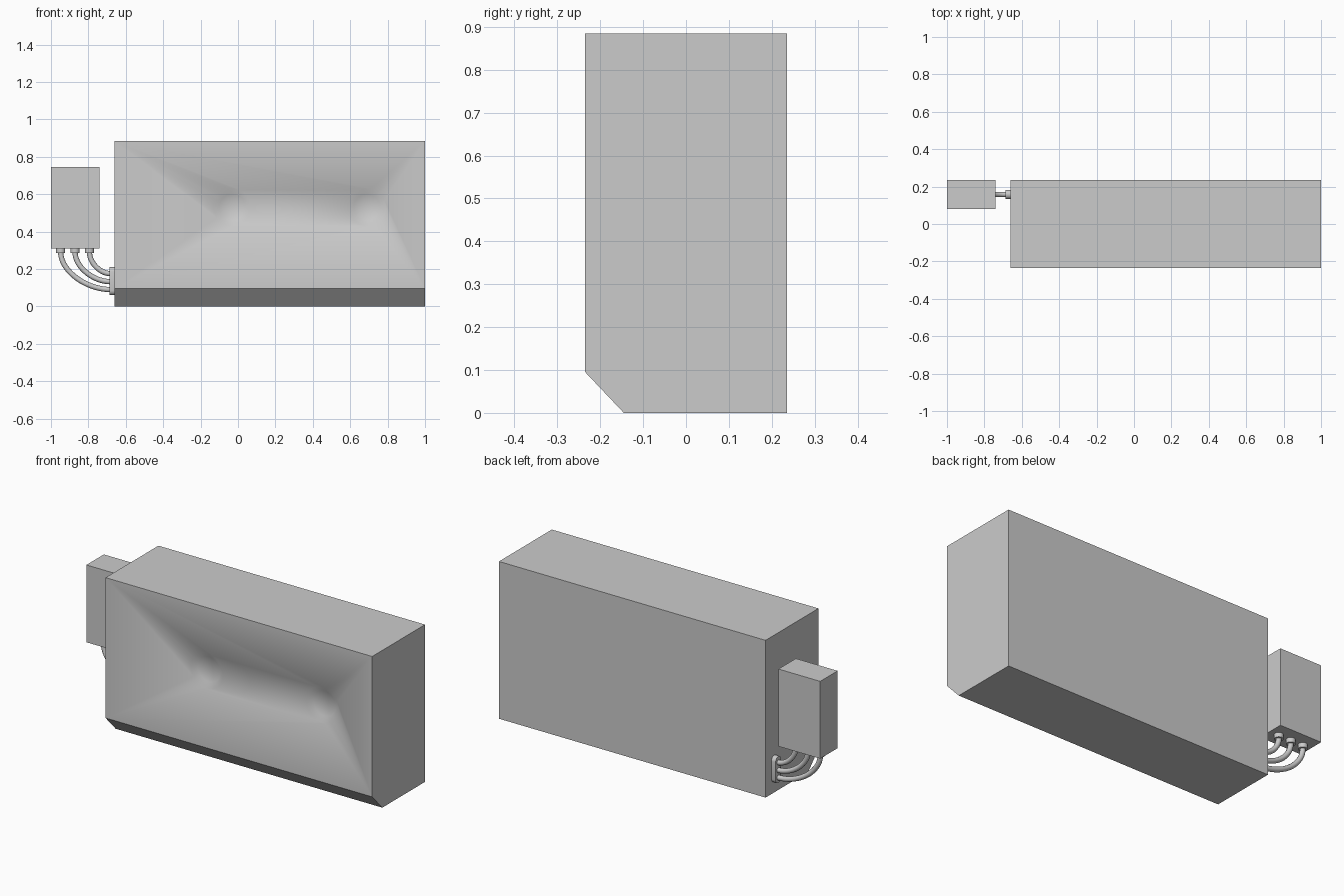
import bpy, bmesh, math

if "Cube" in bpy.data.objects:
    bpy.data.objects.remove(bpy.data.objects["Cube"])

Y_CABLE = 0.158


def prism(name, profile, x0, x1):
    """Extrude a closed (y, z) profile along x."""
    bm = bmesh.new()
    face = bm.faces.new([bm.verts.new((x0, y, z)) for y, z in profile])
    new = bmesh.ops.extrude_face_region(bm, geom=[face])["geom"]
    bmesh.ops.translate(bm, vec=(x1 - x0, 0, 0),
                        verts=[v for v in new if isinstance(v, bmesh.types.BMVert)])
    bmesh.ops.recalc_face_normals(bm, faces=bm.faces)
    mesh = bpy.data.meshes.new(name)
    bm.to_mesh(mesh)
    bm.free()
    ob = bpy.data.objects.new(name, mesh)
    bpy.context.collection.objects.link(ob)
    return ob


def activate(ob):
    bpy.ops.object.select_all(action='DESELECT')
    ob.select_set(True)
    bpy.context.view_layer.objects.active = ob


def smooth(ob, degrees=40):
    activate(ob)
    bpy.ops.object.shade_smooth_by_angle(angle=math.radians(degrees))


# Main cabinet with chamfered lower front edge
body = prism("cabinet_body", [(-0.235, 0.095), (-0.145, 0), (0.235, 0),
                              (0.235, 0.885), (-0.235, 0.885)], -0.66, 1.0)

# Two shallow round dents in the front
for x in (-0.03, 0.69):
    bpy.ops.mesh.primitive_cone_add(vertices=32, radius1=0.13, radius2=0.07, depth=0.04,
                                    location=(x, -0.235, 0.53),
                                    rotation=(-math.pi / 2, 0, 0))
    cutter = bpy.context.object
    cutter.name = "dent_cutter"
    cutter.hide_render = True
    mod = body.modifiers.new("dent", 'BOOLEAN')
    mod.operation = 'DIFFERENCE'
    mod.solver = 'EXACT'
    mod.object = cutter
    activate(body)
    bpy.ops.object.modifier_apply(modifier=mod.name)
    bpy.data.objects.remove(cutter)
smooth(body)

# Side control box
prism("control_box", [(0.08, 0.31), (0.235, 0.31), (0.235, 0.745), (0.08, 0.745)], -1.0, -0.74)

# Rounded cable plate on the cabinet side
pill = []
for zc, start in ((0.185, 0), (0.085, math.pi)):
    for i in range(9):
        a = start + math.pi * i / 8
        pill.append((Y_CABLE + 0.025 * math.cos(a), zc + 0.025 * math.sin(a)))
smooth(prism("cable_plate", pill, -0.686, -0.66))

# Three cables with collars under the control box
for i, (x, z) in enumerate(((-0.948, 0.09), (-0.871, 0.132), (-0.794, 0.175)), 1):
    bpy.ops.mesh.primitive_cylinder_add(vertices=24, radius=0.024, depth=0.026,
                                        location=(x, Y_CABLE, 0.298))
    bpy.context.object.name = f"cable_collar_{i}"
    smooth(bpy.context.object)

    top, end = (x, Y_CABLE, 0.29), (-0.68, Y_CABLE, z)
    curve = bpy.data.curves.new(f"cable_{i}", 'CURVE')
    curve.dimensions = '3D'
    curve.bevel_depth = 0.014
    curve.bevel_resolution = 4
    curve.resolution_u = 20
    spline = curve.splines.new('BEZIER')
    spline.bezier_points.add(1)
    dz, dx = 0.5 * (top[2] - z), 0.5 * (end[0] - x)
    for p, co, (hx, hz) in zip(spline.bezier_points, (top, end), ((0, -dz), (dx, 0))):
        p.handle_left_type = p.handle_right_type = 'FREE'
        p.co = co
        p.handle_left = (co[0] - hx, co[1], co[2] - hz)
        p.handle_right = (co[0] + hx, co[1], co[2] + hz)
    cable = bpy.data.objects.new(f"cable_{i}", curve)
    bpy.context.collection.objects.link(cable)
    activate(cable)
    bpy.ops.object.convert(target='MESH')
    smooth(bpy.context.object)
